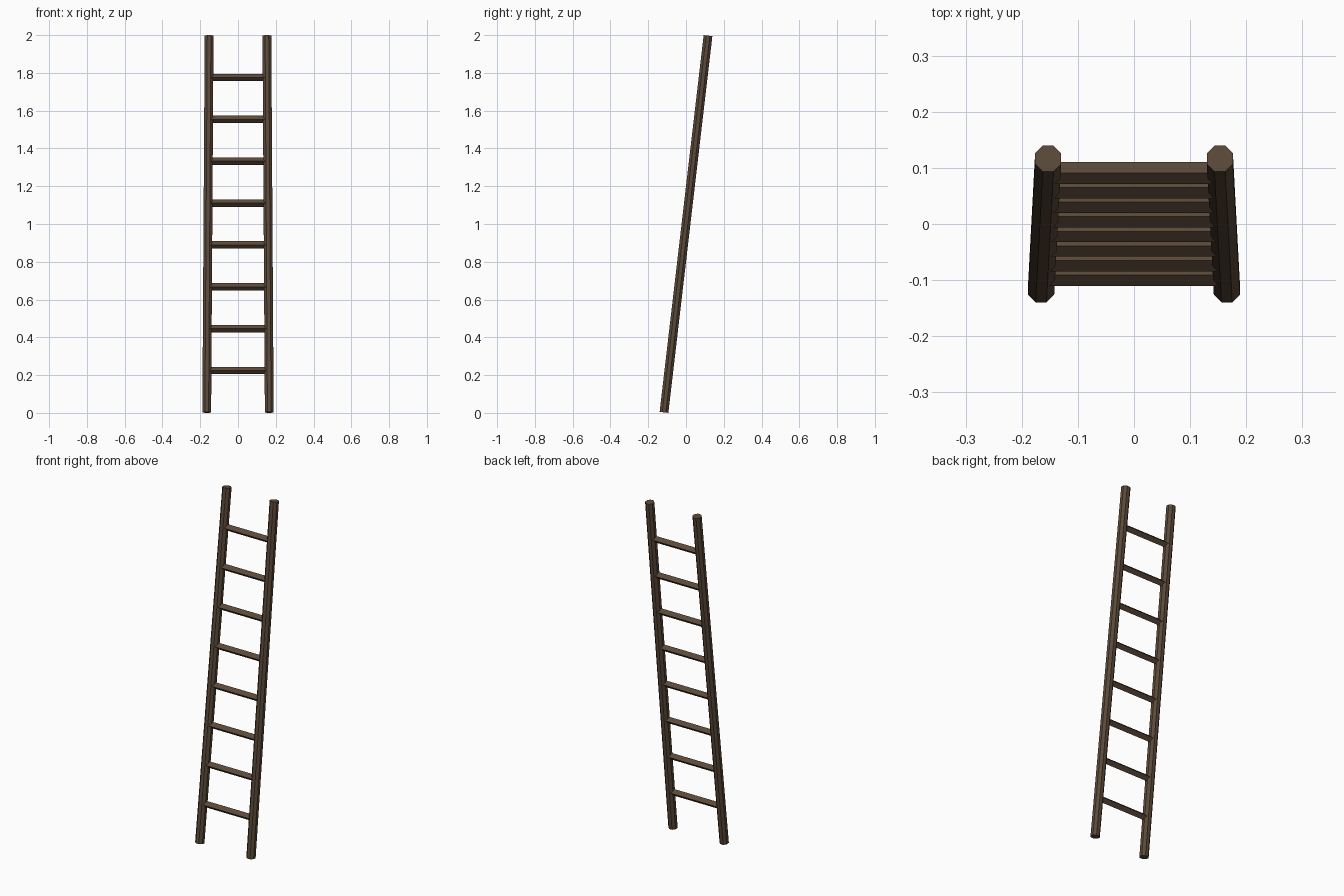
import bpy, math
from mathutils import Vector, Matrix

if "Cube" in bpy.data.objects:
    bpy.data.objects.remove(bpy.data.objects["Cube"])

wood = bpy.data.materials.new("dark_brown_wood")
wood.diffuse_color = (0.105, 0.068, 0.042, 1)
wood.use_nodes = True
wood.node_tree.nodes["Principled BSDF"].inputs["Base Color"].default_value = wood.diffuse_color

TOP = Vector((0.153, 0.1165, 1.997))
BOTTOM = Vector((0.1655, -0.1165, 0.003))


def bar(name, a, b, sides, radius, turn):
    """Straight flat-sided bar from a to b."""
    axis = (b - a).normalized()
    side = Vector((0, 1, 0)) if abs(axis.x) > 0.9 else Vector((1, 0, 0))
    u = (side - axis * side.dot(axis)).normalized()
    v = axis.cross(u)
    verts = []
    for end in (a, b):
        for i in range(sides):
            t = turn + math.tau * i / sides
            verts.append(end + radius * (u * math.cos(t) + v * math.sin(t)))
    faces = [(i, (i + 1) % sides, sides + (i + 1) % sides, sides + i) for i in range(sides)]
    faces += [tuple(reversed(range(sides))), tuple(range(sides, 2 * sides))]
    mesh = bpy.data.meshes.new(name)
    mesh.from_pydata(verts, [], faces)
    mesh.materials.append(wood)
    obj = bpy.data.objects.new(name, mesh)
    bpy.context.collection.objects.link(obj)
    return obj


# Two octagonal side rails, leaning back and closing in towards the top
for sx, label in ((-1, "left"), (1, "right")):
    flip = Matrix.Diagonal((sx, 1, 1))
    bar(label + "_rail", flip @ BOTTOM, flip @ TOP, 8, 0.0252, math.pi / 8)

# Eight diamond-section rungs, evenly spaced and ending inside the rails
for k in range(1, 9):
    p = BOTTOM.lerp(TOP, k / 9)
    bar(f"rung_{k}", Vector((-p.x, p.y, p.z)), p, 4, 0.0195, 0)
